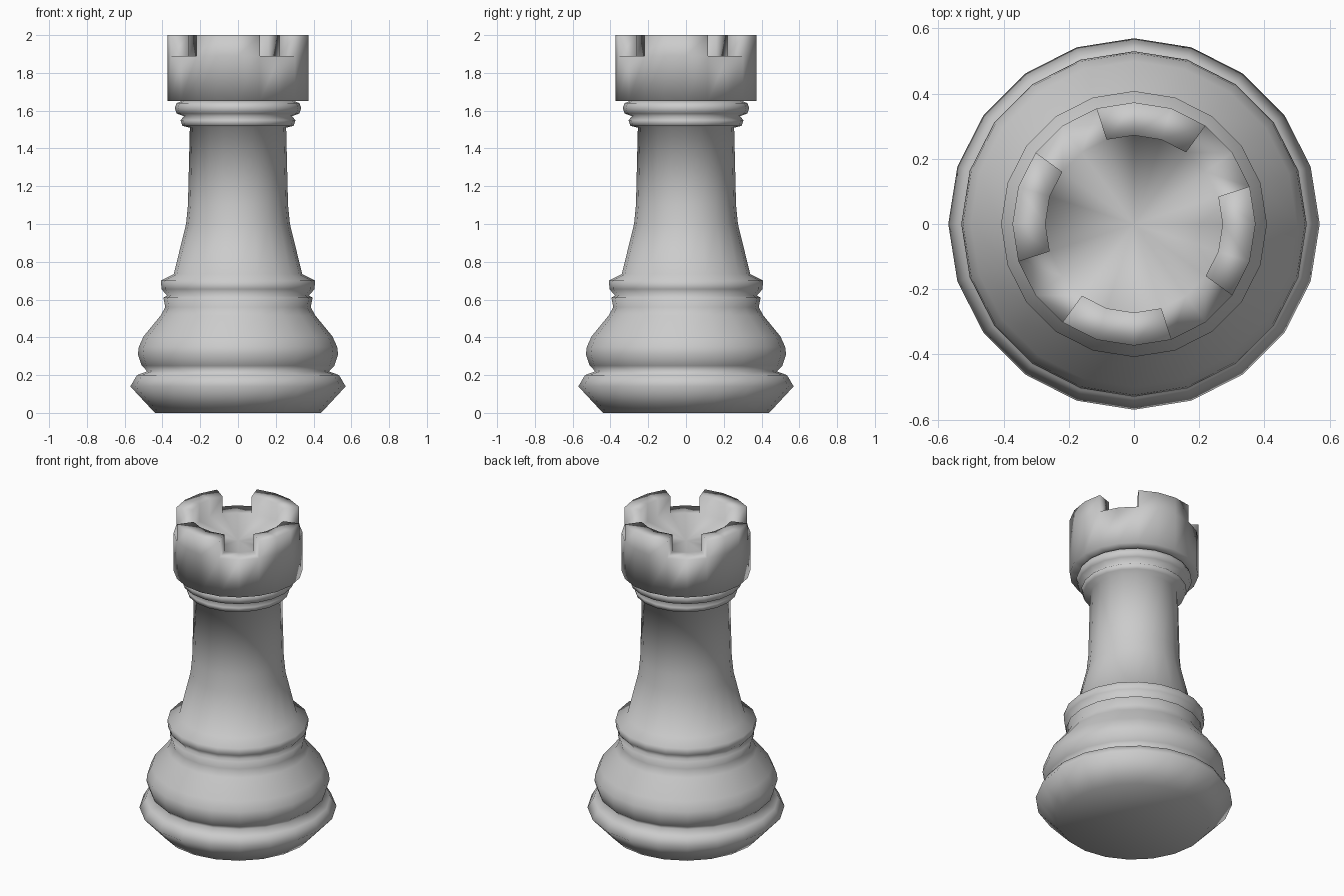
import bpy, bmesh
from math import sin, cos, radians

if "Cube" in bpy.data.objects:
    bpy.data.objects.remove(bpy.data.objects["Cube"])

SIDES = 20
STEP = 360 / SIDES


def lathe(bm, profile):
    """Revolve (radius, z) points; return one list of side faces per band."""
    rings = []
    for r, z in profile:
        if r == 0:
            rings.append([bm.verts.new((0, 0, z))] * SIDES)
        else:
            rings.append([bm.verts.new((r * cos(radians(i * STEP)),
                                        r * sin(radians(i * STEP)), z))
                          for i in range(SIDES)])
    bands = []
    for a, b in zip(rings, rings[1:]):
        band = []
        for i in range(SIDES):
            j = (i + 1) % SIDES
            corners = list(dict.fromkeys((a[i], a[j], b[j], b[i])))
            band.append(bm.faces.new(corners))
        bands.append(band)
    return bands


def finish(bm, name):
    bm.normal_update()
    mesh = bpy.data.meshes.new(name)
    bm.to_mesh(mesh)
    bm.free()
    mesh.shade_smooth()
    obj = bpy.data.objects.new(name, mesh)
    bpy.context.collection.objects.link(obj)
    return obj


# Turned body: foot, bulge, ring, tapered column and collar
bm = bmesh.new()
lathe(bm, [(0, 0), (0.44, 0), (0.57, 0.14), (0.535, 0.20), (0.48, 0.22),
           (0.51, 0.25), (0.53, 0.31), (0.525, 0.35), (0.50, 0.405),
           (0.41, 0.515), (0.385, 0.56), (0.395, 0.61), (0.375, 0.62),
           (0.405, 0.655), (0.408, 0.70), (0.34, 0.735),
           (0.275, 1.00), (0.265, 1.10), (0.255, 1.51),
           (0.295, 1.52), (0.305, 1.55), (0.285, 1.57),
           (0.325, 1.585), (0.335, 1.615), (0.325, 1.64), (0.30, 1.65)])
finish(bm, "turned_body")

# Tower head: outer wall, flat rim and shallow dished floor
bm = bmesh.new()
bands = lathe(bm, [(0.30, 1.65), (0.373, 1.65), (0.373, 1.89),
                   (0.272, 1.89), (0, 1.84)])
# Four battlements, each three rim segments wide with two-segment gaps
blocks = [f for i, f in enumerate(bands[2]) if (i + 2) % 5 < 3]
bm.normal_update()
raised = bmesh.ops.extrude_face_region(bm, geom=blocks)["geom"]
bmesh.ops.translate(bm, vec=(0, 0, 0.11),
                    verts=[g for g in raised if isinstance(g, bmesh.types.BMVert)])
old = [f for f in blocks if f.is_valid and f.calc_center_median().z < 1.9]
bmesh.ops.delete(bm, geom=old, context='FACES_ONLY')
bmesh.ops.recalc_face_normals(bm, faces=bm.faces[:])
finish(bm, "tower_head")
